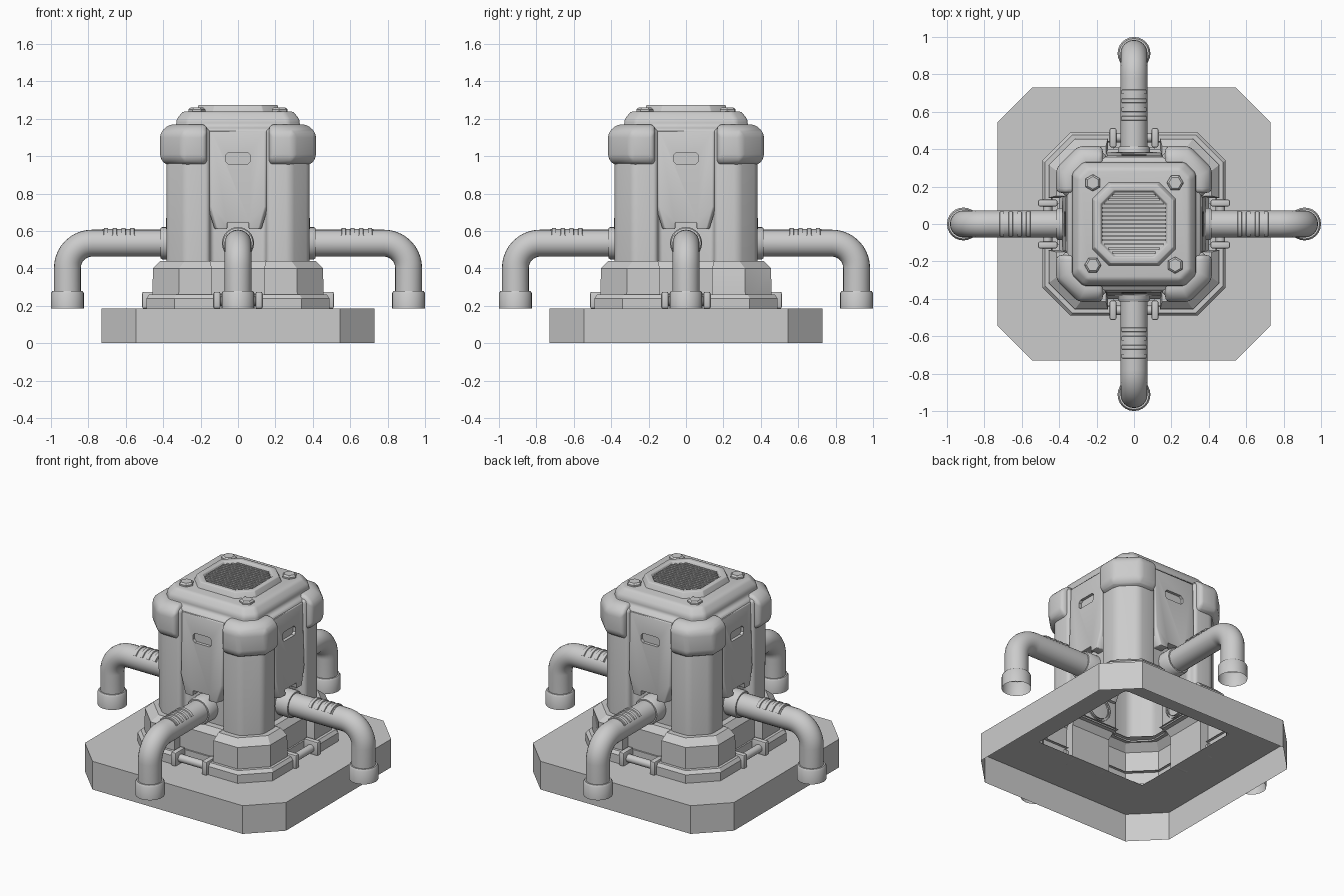
import bpy, bmesh, math
from mathutils import Matrix, Vector

cube = bpy.data.objects.get("Cube")
if cube:
    bpy.data.objects.remove(cube)

GREY = (0.6, 0.6, 0.6, 1.0)
mat = bpy.data.materials.new("grey_metal")
mat.use_nodes = True
mat.diffuse_color = GREY
mat.node_tree.nodes["Principled BSDF"].inputs["Base Color"].default_value = GREY


def finish(obj):
    """Bake modifiers, smooth soft edges and colour the part."""
    bpy.context.view_layer.update()
    graph = bpy.context.evaluated_depsgraph_get()
    mesh = bpy.data.meshes.new_from_object(obj.evaluated_get(graph))
    obj.modifiers.clear()
    obj.data = mesh
    mesh.materials.clear()
    mesh.materials.append(mat)
    for p in mesh.polygons:
        p.use_smooth = True
    mesh.set_sharp_from_angle(angle=math.radians(35))
    return obj


def loft(name, rings, start=True, end=True, bevel=0, steps=3, closed=True):
    """Skin a row of equal-length rings of points."""
    bm = bmesh.new()
    rows = [[bm.verts.new(p) for p in ring] for ring in rings]
    n = len(rows[0])
    for a, b in zip(rows, rows[1:]):
        for i in range(n if closed else n - 1):
            j = (i + 1) % n
            bm.faces.new((a[i], a[j], b[j], b[i]))
    if start:
        bm.faces.new(rows[0][::-1])
    if end:
        bm.faces.new(rows[-1])
    bmesh.ops.remove_doubles(bm, verts=bm.verts, dist=1e-5)
    bmesh.ops.recalc_face_normals(bm, faces=bm.faces)
    mesh = bpy.data.meshes.new(name)
    bm.to_mesh(mesh)
    bm.free()
    obj = bpy.data.objects.new(name, mesh)
    bpy.context.collection.objects.link(obj)
    if bevel:
        m = obj.modifiers.new("soft_edges", 'BEVEL')
        m.width, m.segments, m.limit_method = bevel, steps, 'ANGLE'
    return finish(obj)


def around(obj):
    """Repeat a part on all four sides."""
    for k in range(1, 4):
        c = obj.copy()
        c.name = f"{obj.name}_{k + 1}"
        c.matrix_world = Matrix.Rotation(k * math.pi / 2, 4, 'Z') @ obj.matrix_world
        bpy.context.collection.objects.link(c)


def four(points, z):
    """Repeat quadrant points into a full ring at height z."""
    turns = [Matrix.Rotation(k * math.pi / 2, 3, 'Z') for k in range(4)]
    return [t @ Vector((x, y, z)) for t in turns for x, y in points]


def octagon(o, c, z):
    return four([(o, o - c), (o - c, o)], z)


def notched(o, c, g, r, z):
    """Chamfered square with a recess of half width g in each side."""
    return four([(r, g), (o, g), (o, o - c), (o - c, o), (g, o), (g, r)], z)


def corner(i, o, c, z):
    return [(i, i, z), (o, i, z), (o, o - c, z), (o - c, o, z), (i, o, z)]


def circle(r, centre, u, v, n=24, a0=0, a1=2 * math.pi, closed=True):
    u, v, centre = Vector(u), Vector(v), Vector(centre)
    steps = n if closed else n - 1
    angles = [a0 + (a1 - a0) * k / steps for k in range(n)]
    return [centre + r * (math.cos(a) * u + math.sin(a) * v) for a in angles]


def x_ring(x, r, z=0.535, **kw):
    return circle(r, (x, 0, z), (0, 1, 0), (0, 0, 1), **kw)


def z_ring(x, y, z, r, n=24):
    return circle(r, (x, y, z), (1, 0, 0), (0, 1, 0), n)


def box(name, x0, x1, y0, y1, z0, z1, bevel=0):
    rings = [[(x0, y0, z), (x1, y0, z), (x1, y1, z), (x0, y1, z)] for z in (z0, z1)]
    return loft(name, rings, bevel=bevel, steps=2)


# Plinth: open underneath, with a square opening in its top
loft("plinth", [octagon(0.73, 0.185, 0), octagon(0.73, 0.185, 0.185),
                octagon(0.40, 0, 0.185)], False, False)

# Hollow foot housing and the body with its four corner columns
loft("foot_flange", [notched(0.49, 0.15, 0.11, 0.41, 0.185),
                     notched(0.49, 0.15, 0.11, 0.41, 0.24),
                     notched(0.475, 0.145, 0.11, 0.41, 0.26),
                     notched(0.44, 0.14, 0.11, 0.40, 0.26)], False, False, 0.008, 2)
loft("foot_housing", [notched(0.458, 0.14, 0.14, 0.40, 0.185),
                      notched(0.455, 0.14, 0.14, 0.40, 0.40),
                      notched(0.415, 0.13, 0.15, 0.37, 0.44),
                      notched(0.36, 0.12, 0.15, 0.32, 0.44)], False, False, 0.018)
loft("body", [notched(0.382, 0.10, 0.15, 0.33, 0.43),
              notched(0.382, 0.10, 0.15, 0.33, 1.15)], False, True, 0.045, 4)

# Heavy corner caps
around(loft("corner_cap", [corner(0.166, 0.38, 0.11, 0.95), corner(0.166, 0.417, 0.12, 0.985),
                           corner(0.166, 0.417, 0.12, 1.125), corner(0.166, 0.37, 0.10, 1.17)],
            bevel=0.03))

# Lid with vent frame, slats and bolts
loft("lid", [octagon(0.36, 0.06, 1.10), octagon(0.36, 0.06, 1.14), octagon(0.33, 0.06, 1.16),
             octagon(0.33, 0.06, 1.195), octagon(0.295, 0.05, 1.24)], bevel=0.015)
loft("vent_frame", [octagon(0.225, 0.09, 1.235), octagon(0.21, 0.085, 1.275),
                    octagon(0.178, 0.072, 1.275), octagon(0.17, 0.07, 1.253)],
     False, True, 0.005, 2)
for k in range(-7, 8):
    y = k * 0.0215
    half = min(0.168, 0.265 - abs(y))
    box("vent_slat", -half, half, y - 0.006, y + 0.006, 1.25, 1.266)
around(loft("lid_bolt", [z_ring(0.22, 0.22, 1.235, 0.045, 6), z_ring(0.22, 0.22, 1.25, 0.045, 6),
                         z_ring(0.22, 0.22, 1.26, 0.034, 6)]))

# Shield plate with a slot, thicker towards its notched foot
half_plate = [(0.162, 1.135), (0.162, 0.73), (0.125, 0.61), (0.062, 0.61), (0.062, 0.645)]
outline = half_plate + [(-x, z) for x, z in reversed(half_plate)]
front = [(x * 0.9, -0.365 - 0.02 * (1.135 - z) / 0.5, z) for x, z in outline]
plate = loft("shield_plate", [[(x, -0.31, z) for x, z in outline],
                              [(x, -0.355, z) for x, z in outline], front], bevel=0.006, steps=2)
slot = [(0.068, 0.015), (0.053, 0.03), (-0.053, 0.03), (-0.068, 0.015)]
slot += [(-x, -z) for x, z in slot]
cutter = loft("slot_cutter", [[(x, y, 0.988 + z) for x, z in slot] for y in (-0.45, -0.352)])
cutter.hide_render = True
cut = plate.modifiers.new("slot", 'BOOLEAN')
cut.operation, cut.object, cut.solver = 'DIFFERENCE', cutter, 'EXACT'
finish(plate)
bpy.data.objects.remove(cutter)
around(plate)

# Bent outlet pipe, open at its mouth
path = [x_ring(0.32, 0.072), x_ring(0.78, 0.072)]
for k in range(1, 11):
    a = k * math.pi / 20
    c = Vector((0.78 + 0.132 * math.sin(a), 0, 0.403 + 0.132 * math.cos(a)))
    path.append(circle(0.072, c, (0, 1, 0), (math.sin(a), 0, math.cos(a))))
path.append(circle(0.072, (0.912, 0, 0.27), (0, 1, 0), (1, 0, 0)))
around(loft("outlet_pipe", path, False, False))
around(loft("pipe_flange", [x_ring(0.32, 0.086), x_ring(0.405, 0.086), x_ring(0.415, 0.08),
                            x_ring(0.415, 0.07)], False, False))
around(loft("pipe_mouth", [z_ring(0.912, 0, 0.185, 0.088), z_ring(0.912, 0, 0.268, 0.088),
                           z_ring(0.912, 0, 0.28, 0.08), z_ring(0.912, 0, 0.28, 0.07)],
            False, False))

# Ribbed saddle over each pipe
arc = dict(n=13, a0=math.radians(35), a1=math.radians(145), closed=False)
around(loft("pipe_saddle", [x_ring(x, r, **arc) for x, r in
                            ((0.55, 0.07), (0.55, 0.075), (0.725, 0.075), (0.725, 0.07))],
            False, False, closed=False))
for x in (0.565, 0.612, 0.659, 0.706):
    around(loft("saddle_rib", [x_ring(x + d, r, **arc) for d, r in
                               ((-0.014, 0.07), (-0.01, 0.081), (0.01, 0.081), (0.014, 0.07))],
                False, False, closed=False))

# Small tie bar with two clamps at the foot of each side
around(loft("tie_bar", [circle(0.025, (x, -0.462, 0.225), (0, 1, 0), (0, 0, 1), 12)
                        for x in (-0.16, 0.16)]))
for side in (-1, 1):
    x = side * 0.112
    around(box("tie_clamp", x - 0.018, x + 0.018, -0.512, -0.41, 0.185, 0.275, 0.008))
